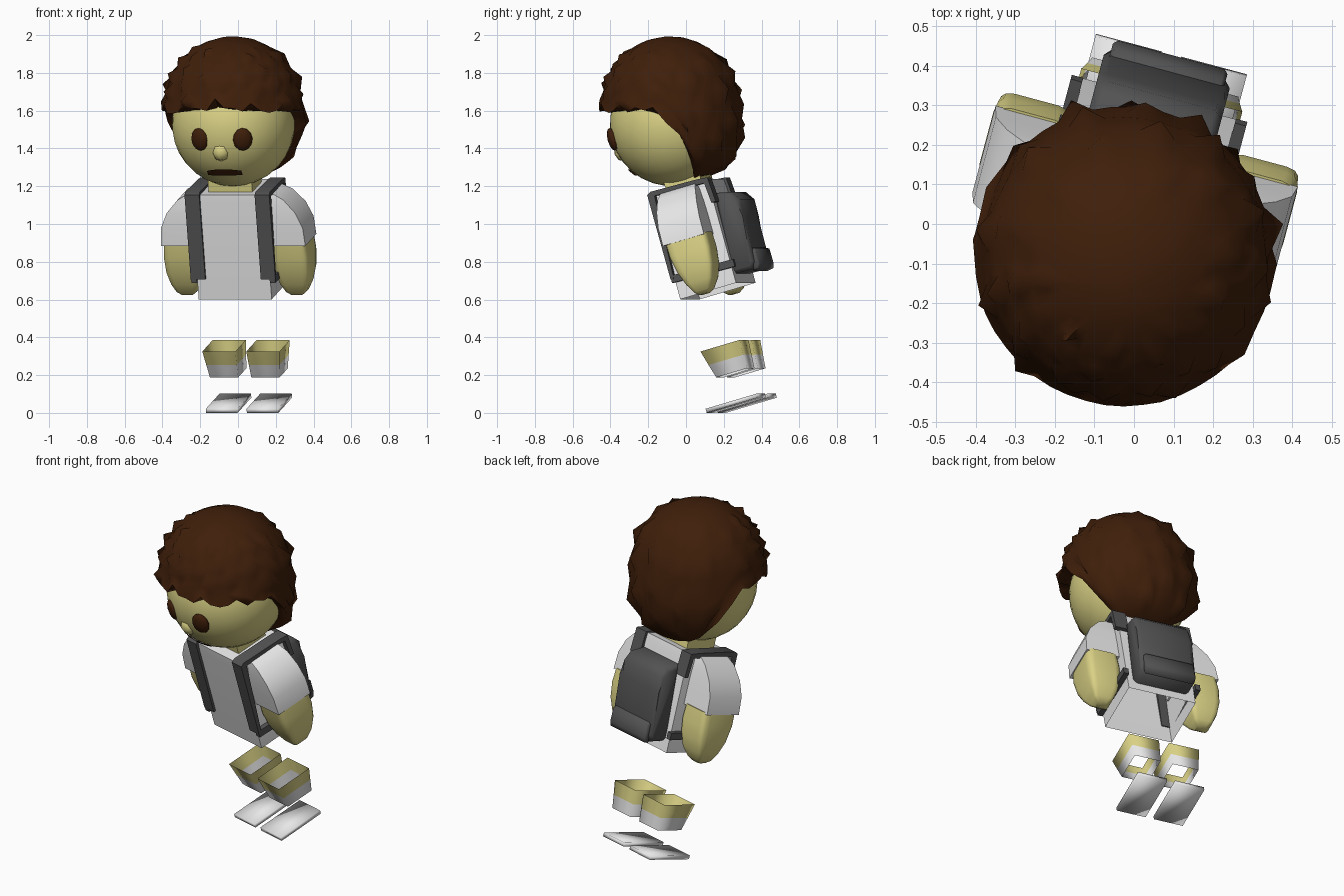
import bpy, bmesh, math, random
from mathutils import Matrix, Vector

if "Cube" in bpy.data.objects:
    bpy.data.objects.remove(bpy.data.objects["Cube"])

random.seed(4)
# Whole figure leans forward and turns slightly
POSE = (Matrix.Translation((0.06, 0.30, 0.042)) @ Matrix.Rotation(math.radians(-15), 4, 'Z')
        @ Matrix.Rotation(math.radians(16), 4, 'X'))


def mat(name, col):
    m = bpy.data.materials.new(name)
    m.diffuse_color = (*col, 1)
    m.use_nodes = True
    m.node_tree.nodes["Principled BSDF"].inputs["Base Color"].default_value = m.diffuse_color
    return m


HAIR = mat("dark_brown", (0.05, 0.0135, 0.003))
SKIN = mat("pale_yellow_skin", (0.70, 0.64, 0.235))
WHITE = mat("white_cloth", (0.8, 0.8, 0.8))
GREY = mat("dark_grey", (0.085, 0.085, 0.085))


def finish(name, bm, mats, angle=None, rule=None):
    bmesh.ops.recalc_face_normals(bm, faces=bm.faces)
    if rule:
        for f in bm.faces:
            f.material_index = rule(f.calc_center_median())
    bm.transform(POSE)
    me = bpy.data.meshes.new(name)
    bm.to_mesh(me)
    bm.free()
    ob = bpy.data.objects.new(name, me)
    bpy.context.collection.objects.link(ob)
    for m in mats:
        me.materials.append(m)
    if angle:
        bpy.ops.object.select_all(action='DESELECT')
        ob.select_set(True)
        bpy.context.view_layer.objects.active = ob
        bpy.ops.object.shade_smooth_by_angle(angle=math.radians(angle))
    return ob


def loft(name, secs, mats, n=4, power=None, bottom=True, top=True, angle=None, rule=None):
    """Stack of sections (z, x0, x1, y0, y1): rectangles, or rounded when power is given."""
    bm = bmesh.new()
    rings = []
    for z, x0, x1, y0, y1 in secs:
        ring = []
        for i in range(n):
            t = 2 * math.pi * (i + 0.5) / n
            u, v = math.cos(t), math.sin(t)
            p = power or 0
            u = math.copysign(abs(u) ** p, u)
            v = math.copysign(abs(v) ** p, v)
            ring.append(bm.verts.new(((x0 + x1) / 2 + u * (x1 - x0) / 2,
                                      (y0 + y1) / 2 + v * (y1 - y0) / 2, z)))
        rings.append(ring)
    for p, q in zip(rings, rings[1:]):
        for i in range(n):
            bm.faces.new((p[i], p[(i + 1) % n], q[(i + 1) % n], q[i]))
    if bottom:
        bm.faces.new(rings[0])
    if top:
        bm.faces.new(rings[-1])
    return finish(name, bm, mats, angle, rule)


def extrude_x(name, profile, x0, x1, m, bevel=0.0):
    """Extrude a (y, z) profile across x."""
    bm = bmesh.new()
    a = [bm.verts.new((x0, y, z)) for y, z in profile]
    b = [bm.verts.new((x1, y, z)) for y, z in profile]
    n = len(profile)
    for i in range(n):
        bm.faces.new((a[i], a[(i + 1) % n], b[(i + 1) % n], b[i]))
    sides = [bm.faces.new(a), bm.faces.new(b)]
    if bevel:
        edges = list({e for f in sides for e in f.edges})
        bmesh.ops.bevel(bm, geom=edges, offset=bevel, segments=1, affect='EDGES')
    return finish(name, bm, [m], 60)


def ball(name, loc, scale, m, turn=0.0, seg=16):
    bm = bmesh.new()
    bmesh.ops.create_uvsphere(bm, u_segments=seg, v_segments=seg // 2, radius=1)
    bm.transform(Matrix.Translation(loc) @ Matrix.Rotation(turn, 4, 'Z') @ Matrix.Diagonal((*scale, 1)))
    return finish(name, bm, [m], 60)


def side(s, lo, hi):
    return (lo, hi) if s > 0 else (-hi, -lo)


# Paired parts
for s, tag in ((-1, "left"), (1, "right")):
    # sole
    loft(tag + "_sole", [(0, *side(s, .025, .198), -.15, .14), (.022, *side(s, .025, .198), -.15, .14)],
         [WHITE], angle=100)
    # open ankle with a white sock below a skin band
    loft(tag + "_ankle", [(.166, *side(s, .036, .191), -.05, .125),
                          (.24, *side(s, .033, .2), -.07, .129),
                          (.32, *side(s, .03, .211), -.09, .133)],
         [WHITE, SKIN], bottom=False, top=False, angle=100, rule=lambda c: int(c.z > .24))
    # sleeve with sloping shoulder
    loft(tag + "_sleeve", [(.9, *side(s, .19, .396), -.087, .147), (1.0, *side(s, .18, .388), -.087, .147),
                           (1.08, *side(s, .17, .352), -.083, .145), (1.15, *side(s, .16, .29), -.075, .14),
                           (1.185, *side(s, .15, .225), -.065, .13)], [WHITE], angle=60)
    # arm tapering to a rounded hand
    loft(tag + "_arm", [(.6, *side(s, .27, .33), .015, .065), (.62, *side(s, .245, .355), -.005, .09),
                        (.67, *side(s, .22, .378), -.032, .122), (.74, *side(s, .205, .394), -.058, .145),
                        (.83, *side(s, .2, .398), -.076, .156), (.91, *side(s, .205, .39), -.08, .154)],
         [SKIN], n=16, power=.3, angle=60)
    # shoulder strap: up the chest, over the shoulder
    x0, x1 = side(s, .152, .232)
    extrude_x(tag + "_strap", [(-.137, .73), (-.137, 1.195), (-.115, 1.207), (.15, 1.2), (.205, 1.195),
                               (.215, 1.06), (.19, 1.06), (.18, 1.17), (-.1, 1.18), (-.118, .73)], x0, x1, GREY)
    # lower strap along the waist
    x0, x1 = side(s, .2, .23)
    extrude_x(tag + "_lower_strap", [(-.135, .71), (-.135, .75), (.22, .74), (.22, .7)], x0, x1, GREY)
    # eye
    ball(tag + "_eye", (.027 + s * .118, -.262, 1.538), (.052, .025, .062), HAIR, s * .36, 12)

# Torso (open at the hem) and neck
loft("torso", [(.617, -.2, .2, -.123, .195), (1.145, -.2, .2, -.123, .195), (1.19, -.185, .185, -.12, .19)],
     [WHITE], bottom=False, angle=60)
loft("neck", [(1.18, -.12, .12, -.06, .14), (1.32, -.12, .12, -.06, .14)], [SKIN])

# Backpack body and front pocket
extrude_x("backpack", [(.17, .67), (.29, .665), (.315, .7), (.318, .95), (.325, 1.04), (.29, 1.09), (.2, 1.11)],
          -.165, .165, GREY, .02)
extrude_x("backpack_pocket", [(.29, .655), (.325, .66), (.334, .685), (.333, .765), (.3, .785)],
          -.15, .15, GREY, .01)

# Head and nose
HEAD = Vector((.015, .042, 1.536))
HR = .33
ball("head", HEAD, (.325, HR, HR), SKIN, 0, 32)
ball("nose", (.02, -.262, 1.468), (.048, .042, .05), SKIN, 0, 8)

# Mouth: thin frowning strip laid on the face
bm = bmesh.new()
strip = []
for i in range(9):
    u = i / 4 - 1
    col = []
    for z in (1.326, 1.348, 1.37 - .016 * u * u):
        p = Vector((.005 + .094 * u, 0, z - HEAD.z))
        p.y = -math.sqrt((HR + .007) ** 2 - p.x ** 2 - p.z ** 2)
        col.append(bm.verts.new(HEAD + p))
    strip.append(col)
for p, q in zip(strip, strip[1:]):
    for k in range(2):
        bm.faces.new((p[k], q[k], q[k + 1], p[k + 1]))
finish("mouth", bm, [HAIR], 60)

# Hair cap: low at the nape, high over the face, with tufts
LINE = [(0, 73), (75, 87), (95, 99), (106, 122), (114, 149), (140, 156), (180, 156)]


def hairline(deg):
    for (a, p), (b, q) in zip(LINE, LINE[1:]):
        if deg <= b:
            return p + (q - p) * (deg - a) / (b - a)
    return LINE[-1][1]


bm = bmesh.new()
COLS, ROWS, R = 48, 12, .364
centre = Vector((.018, .062, 1.634))
top = bm.verts.new(centre + Vector((0, 0, R)))
rows = []
for j in range(1, ROWS + 2):
    ring = []
    for i in range(COLS):
        az = 2 * math.pi * i / COLS
        deg = abs(math.degrees(az) - 360 * (az > math.pi))
        t = math.radians(hairline(deg) * min(j, ROWS) / ROWS)
        if j == ROWS and deg < 105:
            t += math.radians(random.uniform(-2, 2) + (2.5 if i % 4 else -3))
        if j > ROWS and deg > 110:
            t = math.radians(167)
        d = Vector((math.sin(t) * math.sin(az), -math.sin(t) * math.cos(az), math.cos(t)))
        p = centre + d * R
        # keep the cap clear of the skull; the last ring tucks back under
        rel = p - HEAD
        if j > ROWS:
            rel = rel.normalized() * (HR + (.01 if deg > 110 else -.01))
        elif rel.length < HR + .042:
            rel = rel.normalized() * (HR + .042)
        p = HEAD + rel
        # pointed tufts
        if j == ROWS and deg < 105:
            p += d * .016
        elif 4 <= j < ROWS and (i + j * 3) % 7 == 0:
            p += d * random.uniform(.015, .04) - Vector((0, 0, .008))
        ring.append(bm.verts.new(p))
    rows.append(ring)
for i in range(COLS):
    k = (i + 1) % COLS
    bm.faces.new((top, rows[0][i], rows[0][k]))
    for p, q in zip(rows, rows[1:]):
        bm.faces.new((p[i], q[i], q[k], p[k]))
bmesh.ops.triangulate(bm, faces=bm.faces)
finish("hair", bm, [HAIR], 75)
